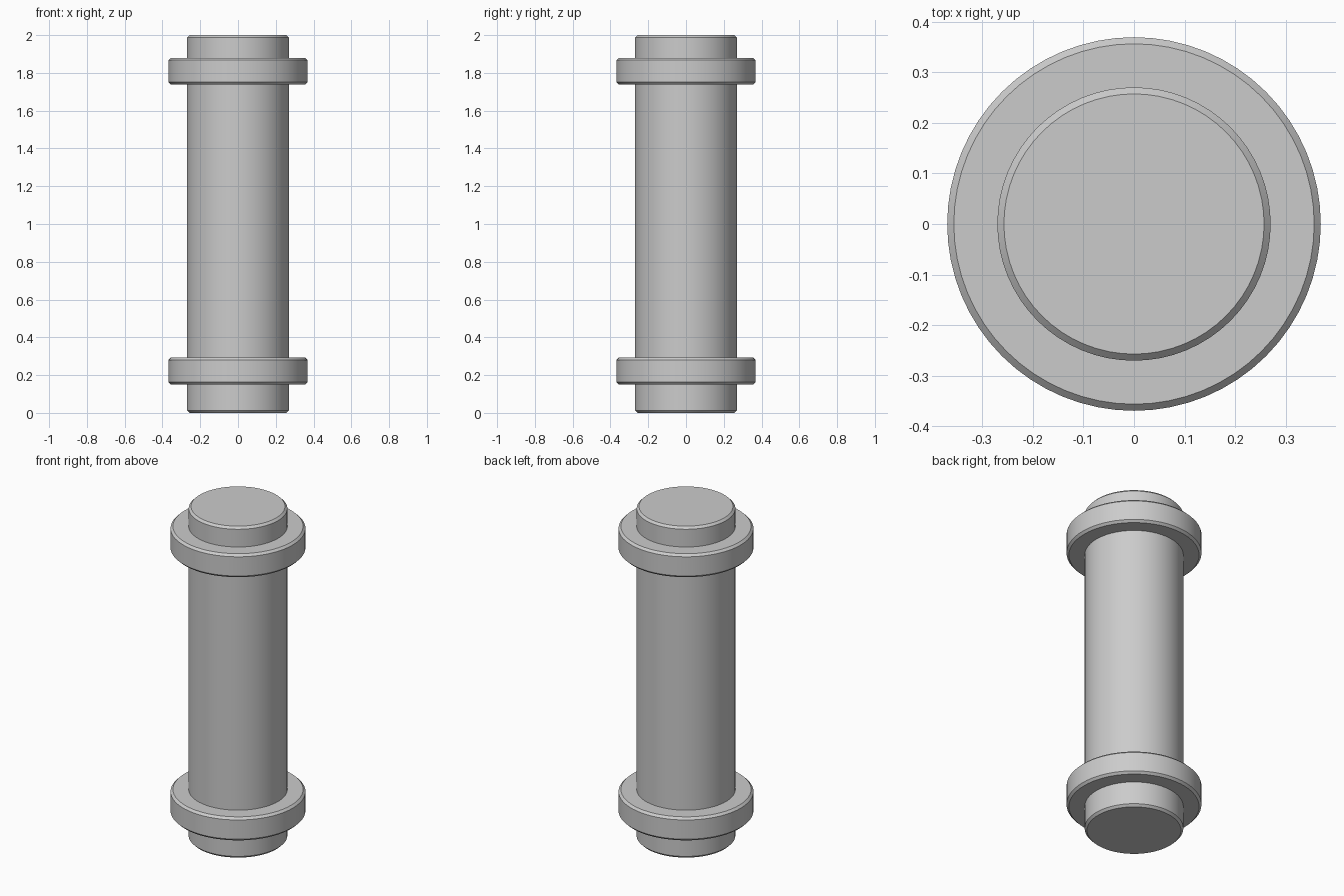
import bpy

if "Cube" in bpy.data.objects:
    bpy.data.objects.remove(bpy.data.objects["Cube"])

SIDES = 64
CHAMFER = 0.013


def chamfered_cylinder(name, radius, z0, z1):
    bpy.ops.mesh.primitive_cylinder_add(
        vertices=SIDES, radius=radius, depth=z1 - z0, location=(0, 0, (z0 + z1) / 2))
    obj = bpy.context.object
    obj.name = name
    # Narrow flat chamfer on both rims only
    bevel = obj.modifiers.new("rim_chamfer", 'BEVEL')
    bevel.width = CHAMFER
    bevel.segments = 1
    bevel.limit_method = 'ANGLE'
    bevel.angle_limit = 0.8
    bpy.ops.object.modifier_apply(modifier=bevel.name)
    bpy.ops.object.shade_smooth_by_angle(angle=0.5)
    return obj


# Main shaft
chamfered_cylinder("shaft", 0.27, 0.0, 2.0)

# Collars near each end
for name, z0, z1 in (("lower_collar", 0.15, 0.292), ("upper_collar", 1.738, 1.88)):
    chamfered_cylinder(name, 0.369, z0, z1)
